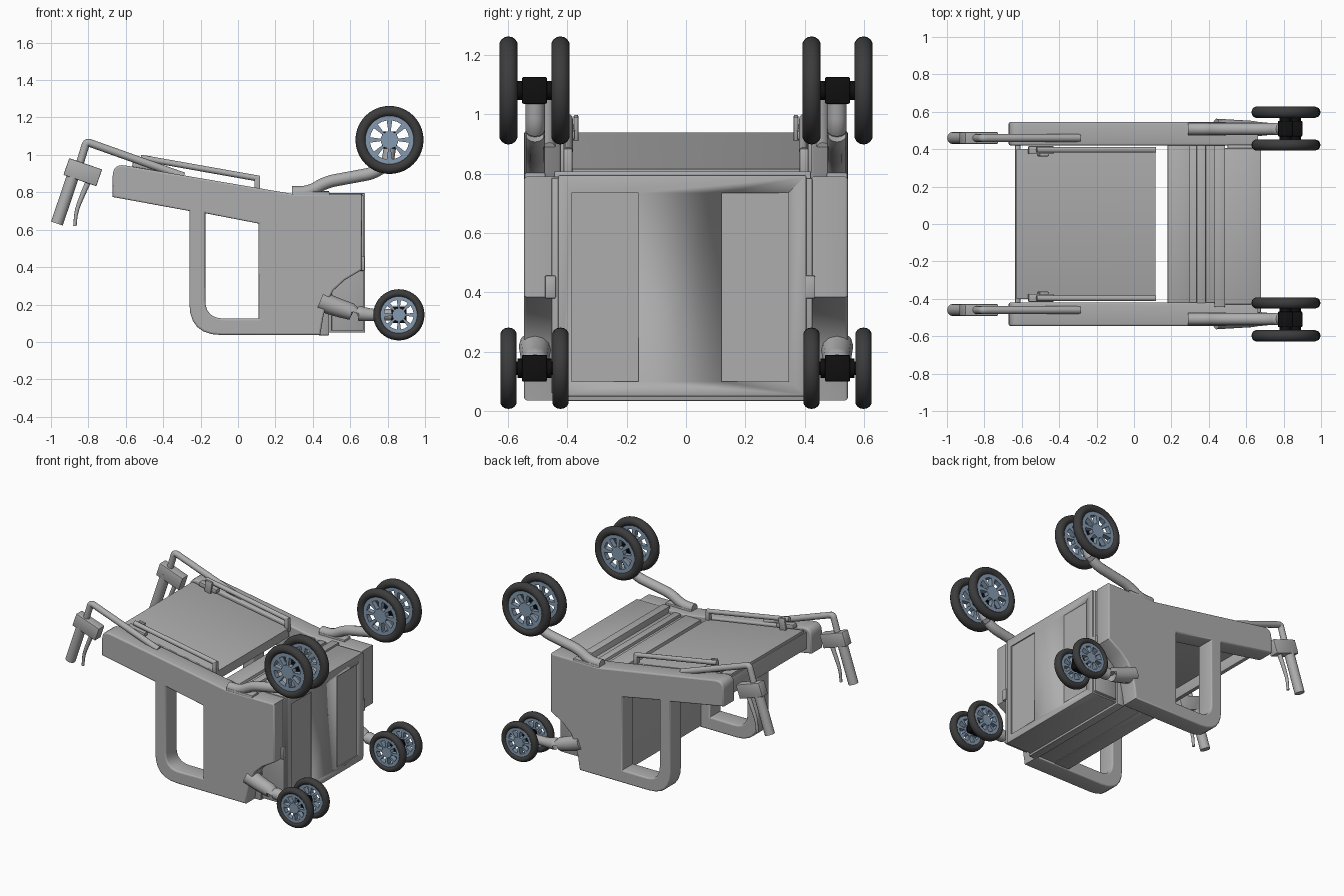
import bpy, bmesh, math
from mathutils import Vector, Matrix

if "Cube" in bpy.data.objects:
    bpy.data.objects.remove(bpy.data.objects["Cube"], do_unlink=True)


def material(name, rgb):
    m = bpy.data.materials.new(name)
    m.use_nodes = True
    m.diffuse_color = (*rgb, 1)
    bsdf = m.node_tree.nodes["Principled BSDF"]
    bsdf.inputs["Base Color"].default_value = (*rgb, 1)
    bsdf.inputs["Roughness"].default_value = 0.6
    return m


GREY = material("body grey", (0.42, 0.42, 0.42))
RUBBER = material("tyre rubber", (0.045, 0.045, 0.045))
BLACK = material("axle black", (0.005, 0.005, 0.005))
BLUE = material("hub steel blue", (0.23, 0.32, 0.43))


def select(ob):
    bpy.ops.object.select_all(action='DESELECT')
    ob.select_set(True)
    bpy.context.view_layer.objects.active = ob


def finish(ob, mat, smooth=True):
    ob.data.materials.clear()
    ob.data.materials.append(mat)
    if smooth:
        select(ob)
        bpy.ops.object.shade_smooth_by_angle(angle=math.radians(35))
    return ob


def mesh_object(name, bm, mat, loc=(0, 0, 0), smooth=True):
    me = bpy.data.meshes.new(name)
    bm.to_mesh(me)
    bm.free()
    ob = bpy.data.objects.new(name, me)
    ob.location = loc
    bpy.context.collection.objects.link(ob)
    return finish(ob, mat, smooth)


def box(name, x, y, z, mat=GREY, tilt=0, bevel=0.005):
    """Box from (min, max) ranges, tilted about y."""
    bm = bmesh.new()
    bmesh.ops.create_cube(bm, size=1)
    bmesh.ops.scale(bm, verts=bm.verts, vec=[r[1] - r[0] for r in (x, y, z)])
    if bevel:
        bmesh.ops.bevel(bm, geom=bm.edges[:], offset=bevel, segments=2, affect='EDGES', profile=0.5)
    ob = mesh_object(name, bm, mat, [(r[0] + r[1]) / 2 for r in (x, y, z)])
    ob.rotation_euler.y = tilt
    return ob


def rounded(points, steps=6):
    """Round the corners of a 2D path of (a, b, radius); radius 0 keeps the corner."""
    out, n = [], len(points)
    for i, p in enumerate(points):
        c = Vector(p[:2])
        r = p[2] if len(p) > 2 else 0
        if not r:
            out.append(c)
            continue
        a = c + (Vector(points[i - 1][:2]) - c).normalized() * r
        b = c + (Vector(points[(i + 1) % n][:2]) - c).normalized() * r
        for k in range(steps + 1):
            t = k / steps
            out.append(a * (1 - t) ** 2 + c * (2 * t * (1 - t)) + b * t ** 2)
    return out


def curve_object(name, paths, dims, closed, radii=None):
    cu = bpy.data.curves.new(name, 'CURVE')
    cu.dimensions = dims
    for path in paths:
        sp = cu.splines.new('POLY')
        sp.points.add(len(path) - 1)
        for i, p in enumerate(path):
            sp.points[i].co = (p[0], p[1], 0, 1)
            if radii:
                t = i / (len(path) - 1)
                sp.points[i].radius = radii[0] * (1 - t) + radii[1] * t
        sp.use_cyclic_u = closed
    ob = bpy.data.objects.new(name, cu)
    bpy.context.collection.objects.link(ob)
    ob.rotation_euler.x = math.pi / 2
    return ob


def tube(name, points, y, r0, r1=None, mat=GREY):
    """Round pipe following an xz path at constant y."""
    ob = curve_object(name, [rounded(points)], '3D', False, (r0, r1 or r0))
    ob.data.bevel_depth = 1
    ob.data.bevel_resolution = 4
    ob.data.use_fill_caps = True
    ob.location.y = y
    select(ob)
    bpy.ops.object.convert(target='MESH')
    return finish(ob, mat)


def plate(name, outlines, y0, y1, bevel=0.01):
    """Flat panel cut from xz outlines, thick along y."""
    ob = curve_object(name, outlines, '2D', True)
    cu = ob.data
    cu.fill_mode = 'BOTH'
    cu.bevel_depth = bevel
    cu.bevel_resolution = 2
    cu.offset = -bevel
    cu.extrude = (y1 - y0) / 2 - bevel
    ob.location.y = (y0 + y1) / 2
    select(ob)
    bpy.ops.object.convert(target='MESH')
    return finish(ob, GREY)


# --- wheel parts, axis along y ---
def tyre(name, loc, radius, half_width):
    bm = bmesh.new()
    inner = radius * 0.68
    mid, thick = (radius + inner) / 2, (radius - inner) / 2
    n, m = 40, 14
    ring = [[bm.verts.new(((mid + thick * math.cos(b)) * math.cos(a), half_width * math.sin(b),
                           (mid + thick * math.cos(b)) * math.sin(a)))
             for b in (2 * math.pi * j / m for j in range(m))]
            for a in (2 * math.pi * i / n for i in range(n))]
    for i in range(n):
        for j in range(m):
            k, l = (i + 1) % n, (j + 1) % m
            bm.faces.new((ring[i][j], ring[i][l], ring[k][l], ring[k][j]))
    bmesh.ops.recalc_face_normals(bm, faces=bm.faces)
    return mesh_object(name, bm, RUBBER, loc)


def hub(name, loc, radius, thickness):
    """Disc with eight windows, leaving spokes, rim and centre."""
    bm = bmesh.new()
    levels = [0.12, 0.36, 0.80, 1.0]
    angles = []
    for s in range(8):
        angles += [(s + f) * math.pi / 4 for f in (0, 0.18, 0.5, 0.82)]
    n = len(angles)
    rows = [[bm.verts.new((radius * l * math.cos(a), 0, radius * l * math.sin(a))) for a in angles] for l in levels]
    bm.faces.new(rows[0])
    for j in range(3):
        for i in range(n):
            if j == 1 and i % 4 in (1, 2):
                continue
            k = (i + 1) % n
            bm.faces.new((rows[j][i], rows[j][k], rows[j + 1][k], rows[j + 1][i]))
    bmesh.ops.recalc_face_normals(bm, faces=bm.faces)
    ob = mesh_object(name, bm, BLUE, loc, False)
    mod = ob.modifiers.new("thickness", 'SOLIDIFY')
    mod.thickness = thickness
    mod.offset = 0
    return ob


def cylinder_y(name, loc, radius, length, mat, sides=20):
    bm = bmesh.new()
    bmesh.ops.create_cone(bm, cap_ends=True, segments=sides, radius1=radius, radius2=radius, depth=length,
                          matrix=Matrix.Rotation(math.pi / 2, 4, 'X'))
    return mesh_object(name, bm, mat, loc)


def caster(name, x, y, z, radius, half_width):
    for d in (-0.0875, 0.0875):
        side = "outer" if d * y > 0 else "inner"
        tyre(f"{name}_{side}_tyre", (x, y + d, z), radius, half_width)
        hub(f"{name}_{side}_hub", (x, y + d, z), radius * 0.72, 0.034)
    cylinder_y(name + "_axle", (x, y, z), 0.022, 0.2, BLACK)
    cylinder_y(name + "_collar", (x, y, z), 0.032, 0.115, BLACK)
    box(name + "_axle_block", (x - .04, x + .04), (y - .042, y + .042), (z - .045, z + .045), BLACK)


# --- side frames, wheels and handles, one set per side ---
outline = rounded([(-.67, .955, .07), (.30, .79), (.662, .79), (.662, .385), (.57, .33), (.51, .275),
                   (.475, .21), (.455, .13), (.44, .037), (-.26, .037, .17), (-.26, .70), (-.67, .775)])
opening = rounded([(-.175, .688), (.11, .633), (.11, .125), (-.175, .125, .10)])
for s, side in ((1, "back"), (-1, "front")):
    y0, y1 = sorted((s * .42, s * .545))
    plate(side + "_side_frame", [outline, opening], y0, y1)

    # wheel arms
    tube(side + "_upper_arm", [(.29, .80), (.38, .80, .05), (.47, .855, .05), (.74, .905, .06), (.80, .96, .03),
                               (.815, 1.06)], s * .508, .033)
    tube(side + "_lower_arm", [(.44, .22), (.55, .175, .09), (.68, .145, .05), (.86, .145)], s * .508, .055, .03)
    box(side + "_arm_mount", (.29, .49), (s * .508 - .035, s * .508 + .035), (.775, .803))
    caster(side + "_large_wheel", .81, s * .51, 1.08, .182, .031)
    caster(side + "_small_wheel", .86, s * .51, .145, .137, .027)

    # push handle, brake block, grip and lever
    tube(side + "_handle_bar", [(-.85, .94), (-.81, 1.07, .02), (-.29, .885)], s * .46, .021)
    box(side + "_brake_block", (-.923, -.737), (s * .46 - .032, s * .46 + .032), (.86, .955), tilt=math.radians(19))
    tube(side + "_grip", [(-.968, .633), (-.875, .91)], s * .46, .033)
    tube(side + "_brake_lever", [(-.79, .88), (-.83, .79, .05), (-.865, .70, .04), (-.872, .62)], s * .46, .015, .009)

    # folding rail above the seat
    tube(side + "_seat_rail", [(-.52, .985), (.112, .873)], s * .397, .016)
    box(side + "_rail_post", (.088, .118), (s * .397 - .015, s * .397 + .015), (.79, .885))
    box(side + "_rail_bracket", (-.565, -.43), (s * .395 - .022, s * .395 + .022), (.925, .955), tilt=math.radians(9.5))
    box(side + "_rail_hinge", (-.51, -.46), (s * .37 - .008, s * .37 + .008), (.91, .995), tilt=math.radians(9.5))

# --- seat between the frames ---
seat = plate("seat", [[(-.63, .938), (.115, .815), (.115, .755), (-.63, .878)]], -.402, .402, .006)
box("seat_end_bar", (-.635, -.607), (-.43, .43), (.80, .92))

# --- storage body ---
box("body_rear", (.18, .30), (-.43, .43), (.045, .785))
box("body_core", (.29, .44), (-.43, .43), (.05, .765))
box("body_ridge", (.335, .385), (-.425, .42), (.06, .785))
box("body_band", (.43, .487), (-.444, .42), (.035, .808))
drawer = box("drawer", (.48, .68), (-.43, .405), (.05, .795))
box("drawer_frame", (.50, .672), (-.453, .425), (.06, .785))

# recessed front panels
for k, (a, b) in enumerate(((-.385, -.16), (.12, .345))):
    cutter = box("recess_cutter", (.668, .72), (a, b), (.10, .735), bevel=0)
    cutter.hide_render = True
    mod = drawer.modifiers.new("recess", 'BOOLEAN')
    mod.object = cutter
    mod.operation = 'DIFFERENCE'
    mod.solver = 'EXACT'
    select(drawer)
    bpy.ops.object.modifier_apply(modifier=mod.name)
    bpy.data.objects.remove(cutter, do_unlink=True)
    box(f"recess_panel_{k}", (.64, .6725), (a, b), (.10, .735), bevel=0)

# latches at the drawer edges
for k, (a, b) in enumerate(((-.475, -.438), (.395, .435))):
    box(f"drawer_latch_{k}", (.60, .678), (a, b), (.38, .457))
